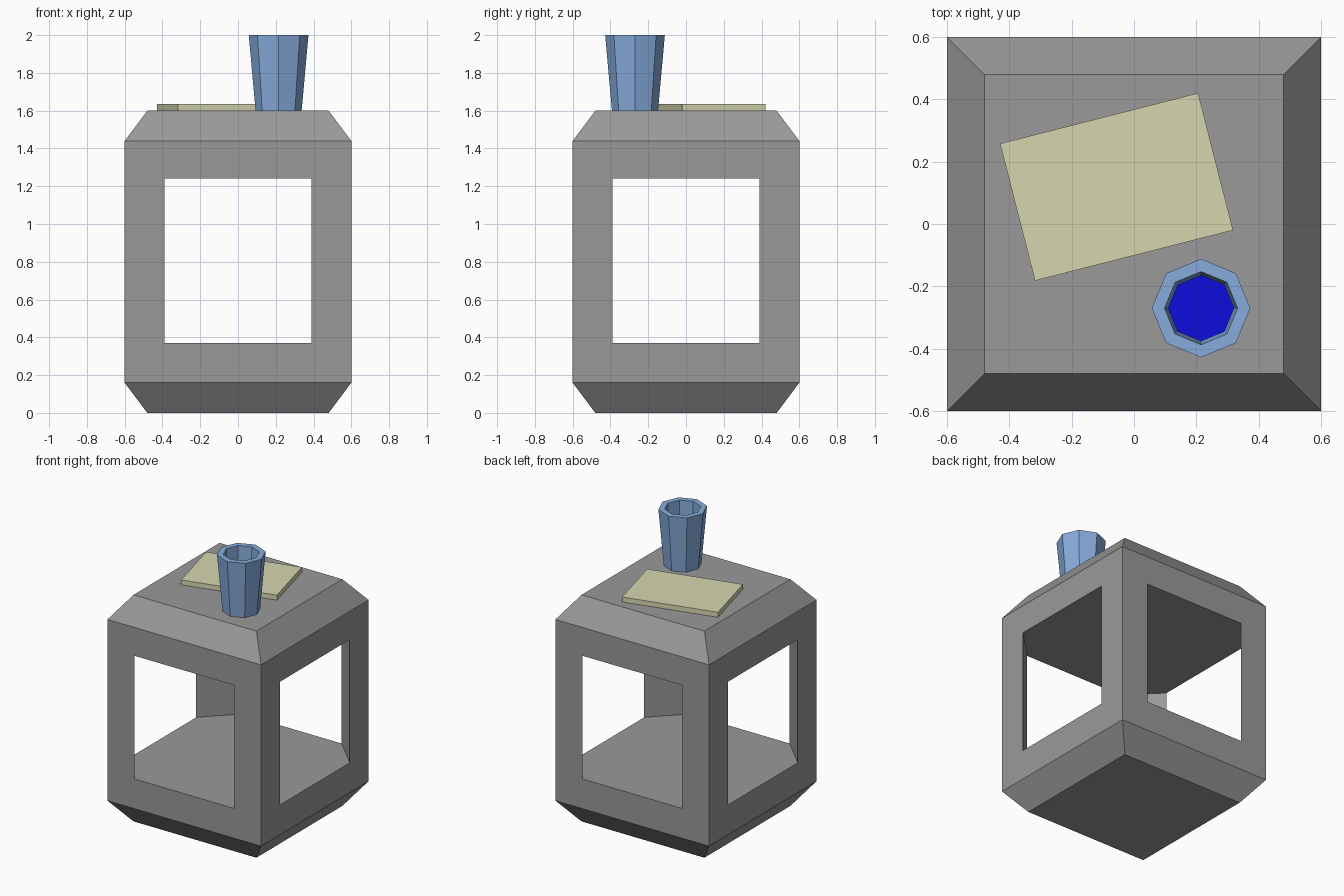
import bpy
import math

if "Cube" in bpy.data.objects:
    bpy.data.objects.remove(bpy.data.objects["Cube"])


def material(name, color):
    mat = bpy.data.materials.new(name)
    mat.diffuse_color = (*color, 1)
    mat.use_nodes = True
    mat.node_tree.nodes["Principled BSDF"].inputs["Base Color"].default_value = mat.diffuse_color
    return mat


stone = material("stone grey", (0.32, 0.32, 0.32))
steel_blue = material("steel blue", (0.24, 0.41, 0.72))
cream = material("pale cream", (0.67, 0.67, 0.43))
deep_blue = material("deep blue", (0.004, 0.004, 0.72))


def square(half):
    return [(half * sx, half * sy) for sx, sy in ((-1, -1), (1, -1), (1, 1), (-1, 1))]


def octagon(radius):
    return [(radius * math.cos(i * math.pi / 4), radius * math.sin(i * math.pi / 4))
            for i in range(8)]


def loft(name, rings, mat, closed=False, location=(0, 0, 0)):
    """Bridge (outline, z) rings; cap both ends, or join last to first if closed."""
    n = len(rings[0][0])
    verts = [(x, y, z) for outline, z in rings for x, y in outline]
    faces = []
    for r in range(len(rings) if closed else len(rings) - 1):
        a, b = r * n, (r + 1) % len(rings) * n
        faces += [(a + i, a + (i + 1) % n, b + (i + 1) % n, b + i) for i in range(n)]
    if not closed:
        faces += [tuple(reversed(range(n))), tuple(range(len(verts) - n, len(verts)))]
    mesh = bpy.data.meshes.new(name)
    mesh.from_pydata(verts, [], faces)
    mesh.materials.append(mat)
    obj = bpy.data.objects.new(name, mesh)
    obj.location = location
    bpy.context.collection.objects.link(obj)
    return obj


# Housing block with sloped shoulders and base
housing = loft("housing", [(square(0.48), 0), (square(0.6), 0.16),
                           (square(0.6), 1.44), (square(0.48), 1.6)], stone)

# Open chamber: four windows meeting, leaving triangular corner posts
quarter = [(0.7, 0.39), (0.6, 0.39), (0.39, 0.6), (0.39, 0.7)]
outline = []
for x, y in quarter:
    outline.append((x, y))
for _ in range(3):
    quarter = [(-y, x) for x, y in quarter]
    outline += quarter
chamber = loft("chamber_cutter", [(outline, 0.37), (outline, 1.24)], stone)
chamber.hide_render = True

cut = housing.modifiers.new("chamber", 'BOOLEAN')
cut.operation = 'DIFFERENCE'
cut.solver = 'EXACT'
cut.object = chamber
bpy.context.view_layer.objects.active = housing
housing.select_set(True)
bpy.ops.object.modifier_apply(modifier=cut.name)
bpy.data.objects.remove(chamber, do_unlink=True)

# Flared chimney tube with its dark blue bottom
spot = (0.215, -0.27, 0)
loft("chimney", [(octagon(0.122), 1.6), (octagon(0.158), 2.0),
                 (octagon(0.117), 2.0), (octagon(0.106), 1.6)],
     steel_blue, closed=True, location=spot)
loft("chimney_bottom", [(octagon(0.106), 1.6), (octagon(0.106), 1.606)],
     deep_blue, location=spot)

# Turned plate lying on the roof
w, d = 0.328, 0.227
plate = loft("roof_plate", [([(-w, -d), (w, -d), (w, d), (-w, d)], z) for z in (1.6, 1.635)],
             cream, location=(-0.056, 0.119, 0))
plate.rotation_euler.z = math.radians(14.3)
